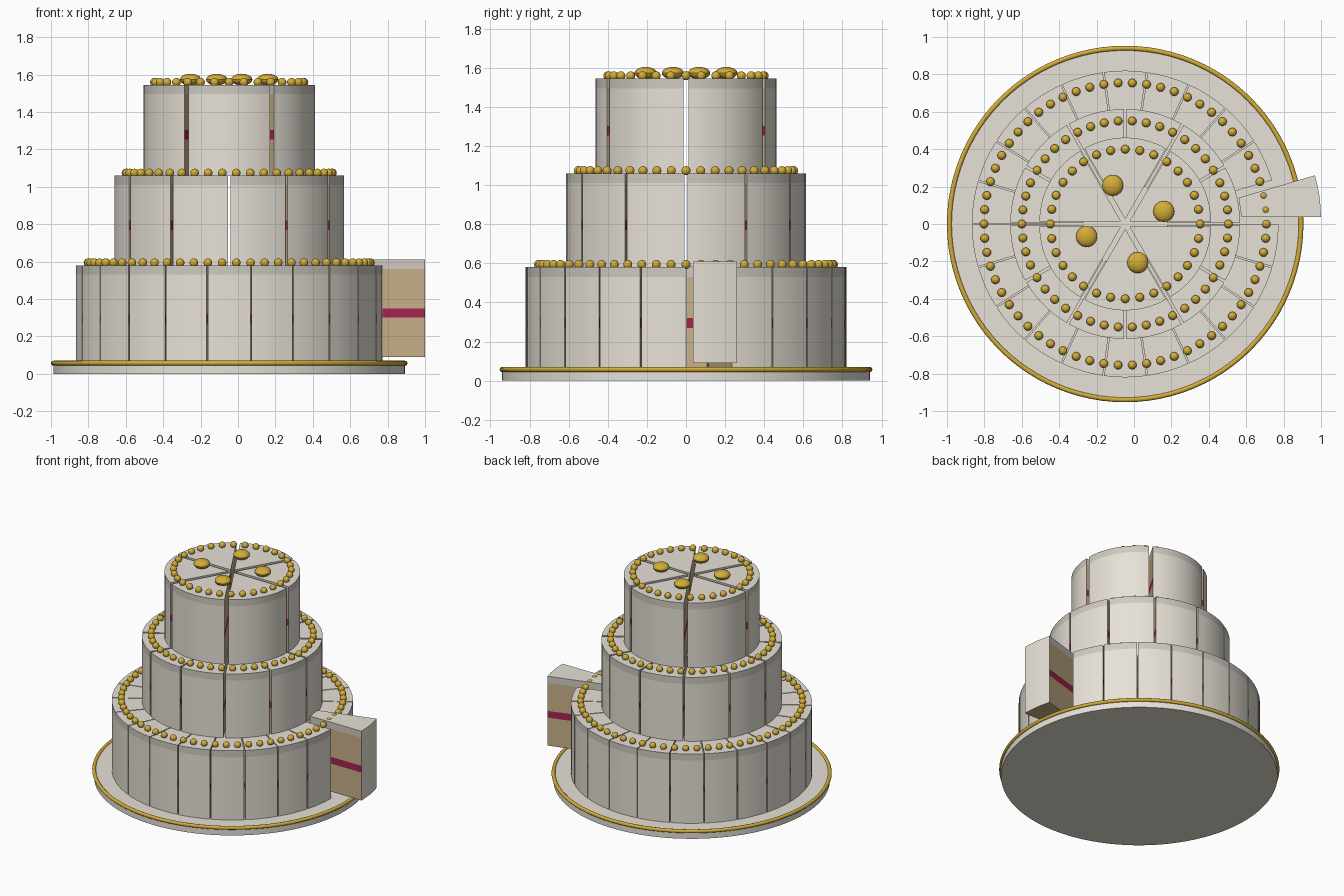
import bpy, bmesh
from math import sin, cos, pi, radians
from mathutils import Matrix, Vector

if "Cube" in bpy.data.objects:
    bpy.data.objects.remove(bpy.data.objects["Cube"], do_unlink=True)

CX = -0.047          # the cake sits left of the origin, the pulled slice balances it
SPREAD = 0.025       # how far each slice is nudged out from the centre
LID = 0.05           # thickness of the icing on top of each slice


def material(name, r, g, b):
    m = bpy.data.materials.new(name)
    m.use_nodes = True
    color = (r, g, b, 1)
    m.diffuse_color = color
    m.node_tree.nodes["Principled BSDF"].inputs["Base Color"].default_value = color
    return m


ivory = material("ivory icing", 0.80, 0.76, 0.68)
edge = material("icing edge", 0.62, 0.59, 0.53)
sponge = material("tan sponge", 0.58, 0.43, 0.25)
filling = material("raspberry filling", 0.36, 0.018, 0.08)
gold = material("gold", 0.65, 0.42, 0.04)
IVORY, EDGE, SPONGE, FILLING = range(4)


def finish(bm, name, mats):
    bmesh.ops.recalc_face_normals(bm, faces=bm.faces)
    mesh = bpy.data.meshes.new(name)
    bm.to_mesh(mesh)
    bm.free()
    for m in mats:
        mesh.materials.append(m)
    obj = bpy.data.objects.new(name, mesh)
    obj.location.x = CX
    bpy.context.collection.objects.link(obj)
    bpy.ops.object.select_all(action="DESELECT")
    obj.select_set(True)
    bpy.context.view_layer.objects.active = obj
    bpy.ops.object.shade_smooth_by_angle(angle=radians(30))
    return obj


def add_slice(bm, start, width, r_in, r_out, z0, z1, push, lift=0.0, rim=EDGE):
    """One wedge: sponge sides with a filling stripe, icing outside and on top."""
    steps = max(4, round(width / radians(4)))
    mid = start + width / 2
    offset = Vector((push * cos(mid), push * sin(mid), lift))
    outline = [(r_in, start)]
    outline += [(r_out, start + width * i / steps) for i in range(steps + 1)]
    outline.append((r_in, start + width))
    middle = (z0 + z1 - LID) / 2
    levels = [z0, middle - LID / 2, middle + LID / 2, z1 - LID, z1]
    rings = [[bm.verts.new(offset + Vector((r * cos(a), r * sin(a), z)))
              for r, a in outline] for z in levels]
    n = len(outline)
    layers = [SPONGE, FILLING, SPONGE, EDGE]
    for layer, (low, high) in enumerate(zip(rings, rings[1:])):
        for i in range(n):
            j = (i + 1) % n
            face = bm.faces.new((low[i], low[j], high[j], high[i]))
            outside = 1 <= i <= steps
            if outside:
                face.material_index = rim if layer == 3 else IVORY
            else:
                face.material_index = layers[layer]
    bm.faces.new(rings[0][::-1]).material_index = SPONGE
    bm.faces.new(rings[-1]).material_index = IVORY


def add_ball(bm, radius, place, squash=1.0):
    matrix = Matrix.Translation(place) @ Matrix.Diagonal((1, 1, squash, 1))
    bmesh.ops.create_uvsphere(bm, u_segments=16, v_segments=10,
                              radius=radius, matrix=matrix)


def ring_points(count, radius, z, first=0.0):
    for i in range(count):
        a = first + 2 * pi * i / count
        yield Vector((radius * cos(a), radius * sin(a), z))


# Cake board
bm = bmesh.new()
bmesh.ops.create_cone(bm, cap_ends=True, segments=96, radius1=0.94, radius2=0.94,
                      depth=0.06, matrix=Matrix.Translation((0, 0, 0.03)))
finish(bm, "cake_board", [ivory])

# Gold rim around the board
bpy.ops.mesh.primitive_torus_add(major_radius=0.94, minor_radius=0.013,
                                 major_segments=96, minor_segments=12,
                                 location=(CX, 0, 0.057))
board_rim = bpy.context.object
board_rim.name = "board_rim"
board_rim.data.materials.append(gold)
bpy.ops.object.shade_smooth_by_angle(angle=radians(60))

# Tiers: name, slices, inner and outer radius, bottom, top, pearls, pearl ring radius
tiers = [
    ("bottom", 22, 0.37, 0.82, 0.06, 0.58, 62, 0.755),
    ("middle", 12, 0.20, 0.615, 0.58, 1.06, 46, 0.552),
    ("top", 6, 0.004, 0.462, 1.06, 1.545, 32, 0.40),
]
cake_mats = [ivory, edge, sponge, filling]
for name, count, r_in, r_out, z0, z1, pearls, pearl_ring in tiers:
    width = 2 * pi / count
    bm = bmesh.new()
    for k in range(count):
        if name == "bottom" and k == 0:
            continue                      # this slice is served separately
        add_slice(bm, k * width, width, r_in, r_out - SPREAD, z0, z1, SPREAD)
    finish(bm, name + "_tier", cake_mats)

    # Pearl border
    bm = bmesh.new()
    for p in ring_points(pearls, pearl_ring, z1 + 0.014):
        add_ball(bm, 0.023, p)
    finish(bm, name + "_pearls", [gold])

# Pulled-out slice
bm = bmesh.new()
add_slice(bm, 0, 2 * pi / 22, 0.37, 0.795, 0.06, 0.58, 0.254, 0.03, rim=IVORY)
finish(bm, "pulled_slice", cake_mats)

# Flattened gold drops on the top tier
bm = bmesh.new()
for p in ring_points(4, 0.217, 1.573, radians(18)):
    add_ball(bm, 0.057, p, 0.55)
finish(bm, "gold_drops", [gold])
